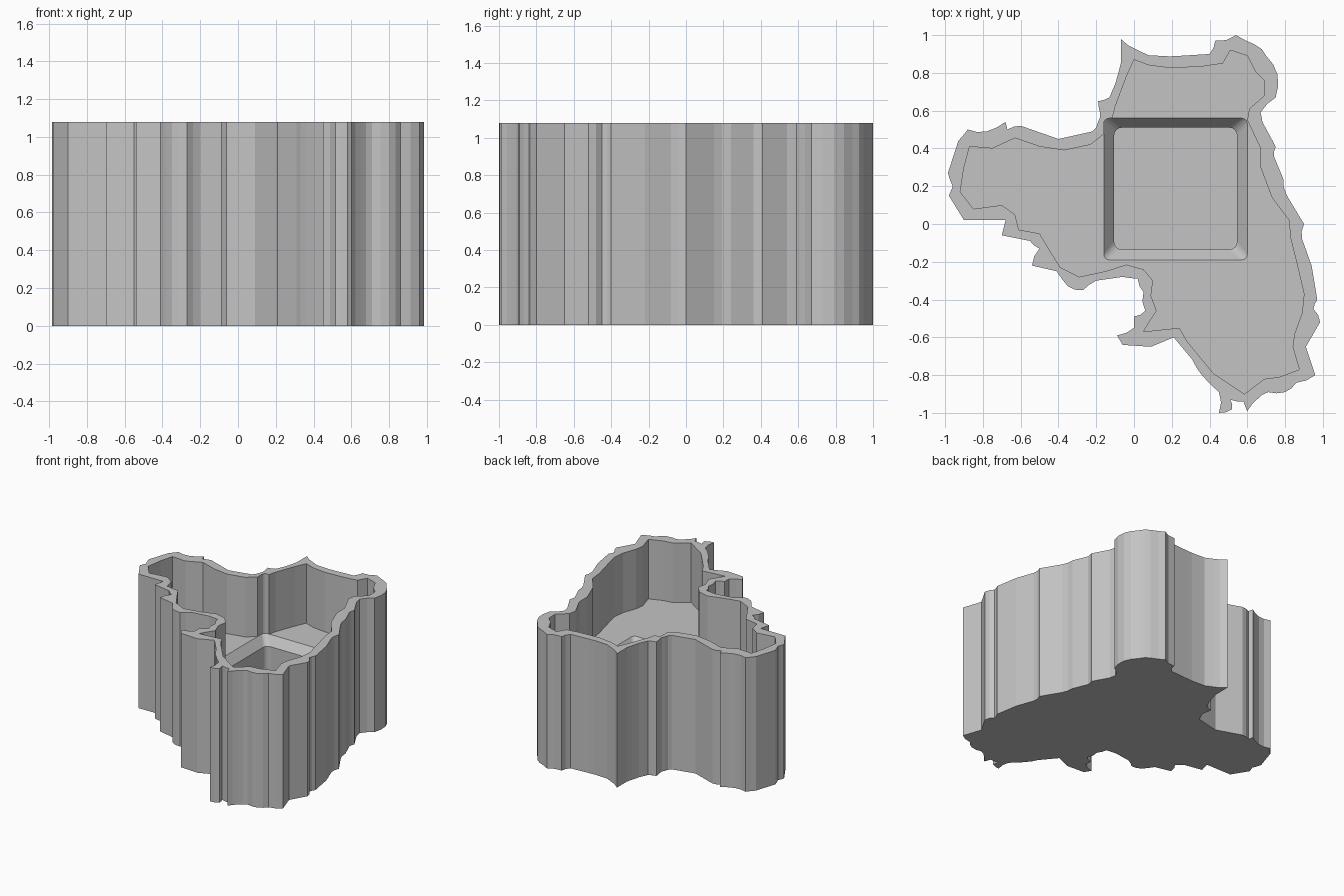
import bpy, bmesh, math, random

if "Cube" in bpy.data.objects:
    bpy.data.objects.remove(bpy.data.objects["Cube"])

random.seed(4)
HEIGHT, FLOOR = 1.08, 0.60

# Outer coastline, clockwise from the north-west tip
OUTER = [
    (-.07, .98), (.02, .92), (.14, .89), (.24, .89), (.40, .90), (.43, .97), (.54, 1.0),
    (.64, .95), (.70, .89), (.76, .79), (.75, .67), (.67, .59), (.68, .54), (.75, .41),
    (.74, .36), (.79, .24), (.81, .15), (.90, .0), (.89, -.08), (.94, -.22), (.97, -.40),
    (.95, -.45), (.985, -.52), (.91, -.65), (.96, -.80), (.86, -.84), (.80, -.89),
    (.71, -.89), (.65, -.93), (.60, -.99), (.58, -.94), (.51, -.93), (.52, -.98),
    (.45, -1.0), (.45, -.89), (.36, -.80), (.31, -.72), (.21, -.60), (.09, -.65),
    (-.06, -.64), (-.09, -.59), (.0, -.55), (.0, -.49), (.06, -.46), (.05, -.36),
    (.02, -.29), (-.06, -.28), (-.20, -.30), (-.27, -.35), (-.35, -.33), (-.41, -.25),
    (-.54, -.22), (-.50, -.13), (-.55, -.09), (-.70, -.06), (-.68, .02), (-.90, .02),
    (-.98, .15), (-.96, .20), (-.985, .27), (-.93, .44), (-.88, .50), (-.78, .49),
    (-.68, .54), (-.67, .50), (-.60, .52), (-.40, .45), (-.22, .49), (-.19, .54),
    (-.18, .59), (-.19, .65), (-.13, .67), (-.10, .74), (-.07, .85)]

# Smoother outline of the cavity
INNER = [
    (.0, .87), (.08, .84), (.20, .825), (.37, .835), (.47, .85), (.51, .92), (.60, .89),
    (.64, .81), (.69, .76), (.69, .68), (.61, .61), (.60, .55), (.67, .40), (.67, .30),
    (.73, .14), (.82, .02), (.83, -.08), (.86, -.20), (.90, -.37), (.89, -.47),
    (.85, -.58), (.84, -.65), (.875, -.77), (.77, -.81), (.69, -.82), (.585, -.90),
    (.42, -.79), (.28, -.62), (.24, -.55), (.05, -.57), (.08, -.52), (.12, -.46),
    (.09, -.38), (.10, -.30), (.05, -.24), (-.04, -.215), (-.15, -.25), (-.29, -.28),
    (-.39, -.23), (-.44, -.15), (-.50, -.05), (-.61, -.03), (-.63, .05), (-.70, .10),
    (-.85, .08), (-.92, .17), (-.90, .30), (-.87, .41), (-.75, .40), (-.63, .455),
    (-.50, .41), (-.37, .39), (-.23, .42), (-.13, .50), (-.10, .62), (-.04, .78)]


def roughen(points, amount):
    """Split each edge and nudge the new point sideways."""
    out = []
    for i, (ax, ay) in enumerate(points):
        bx, by = points[(i + 1) % len(points)]
        out.append((ax, ay))
        if 0.05 < math.hypot(bx - ax, by - ay) < 0.13:
            k = random.uniform(-amount, amount)
            out.append(((ax + bx) / 2 - (by - ay) * k, (ay + by) / 2 + (bx - ax) * k))
    return out


def rounded_rect(x0, x1, y0, y1, r, steps=4):
    """Clockwise rectangle with rounded corners."""
    pts = []
    for cx, cy, start in ((x1 - r, y1 - r, 90), (x1 - r, y0 + r, 0),
                          (x0 + r, y0 + r, -90), (x0 + r, y1 - r, 180)):
        for s in range(steps + 1):
            a = math.radians(start - 90 * s / steps)
            pts.append((cx + r * math.cos(a), cy + r * math.sin(a)))
    return pts


def loft(name, sections):
    """Closed solid through (outline, z) sections."""
    bm = bmesh.new()
    rings = [[bm.verts.new((x, y, z)) for x, y in pts] for pts, z in sections]
    n = len(rings[0])
    for a, b in zip(rings, rings[1:]):
        for i in range(n):
            j = (i + 1) % n
            bm.faces.new((a[i], a[j], b[j], b[i]))
    bm.faces.new(rings[0])
    bm.faces.new(rings[-1])
    bmesh.ops.recalc_face_normals(bm, faces=bm.faces)
    mesh = bpy.data.meshes.new(name)
    bm.to_mesh(mesh)
    bm.free()
    obj = bpy.data.objects.new(name, mesh)
    bpy.context.collection.objects.link(obj)
    return obj


def cut(obj, cutter):
    mod = obj.modifiers.new(cutter.name, 'BOOLEAN')
    mod.operation = 'DIFFERENCE'
    mod.solver = 'EXACT'
    mod.object = cutter
    bpy.context.view_layer.objects.active = obj
    bpy.ops.object.modifier_apply(modifier=mod.name)
    bpy.data.objects.remove(cutter)


# Container body
coast = roughen(OUTER, 0.12)
body = loft("container", [(coast, 0), (coast, HEIGHT)])
grey = bpy.data.materials.new("plain grey")
grey.diffuse_color = (0.55, 0.55, 0.55, 1)
grey.use_nodes = True
grey.node_tree.nodes["Principled BSDF"].inputs["Base Color"].default_value = grey.diffuse_color
body.data.materials.append(grey)

# Cavity above the thick floor
cut(body, loft("cavity_cutter", [(INNER, FLOOR), (INNER, HEIGHT + 0.1)]))

# Square well with a sloped lip, sunk into the floor
lip = rounded_rect(-.16, .60, -.19, .56, .03)
well = rounded_rect(-.105, .545, -.135, .51, .04)
cut(body, loft("well_cutter", [(well, .10), (well, FLOOR - .07), (lip, FLOOR),
                               (lip, HEIGHT + 0.1)]))
